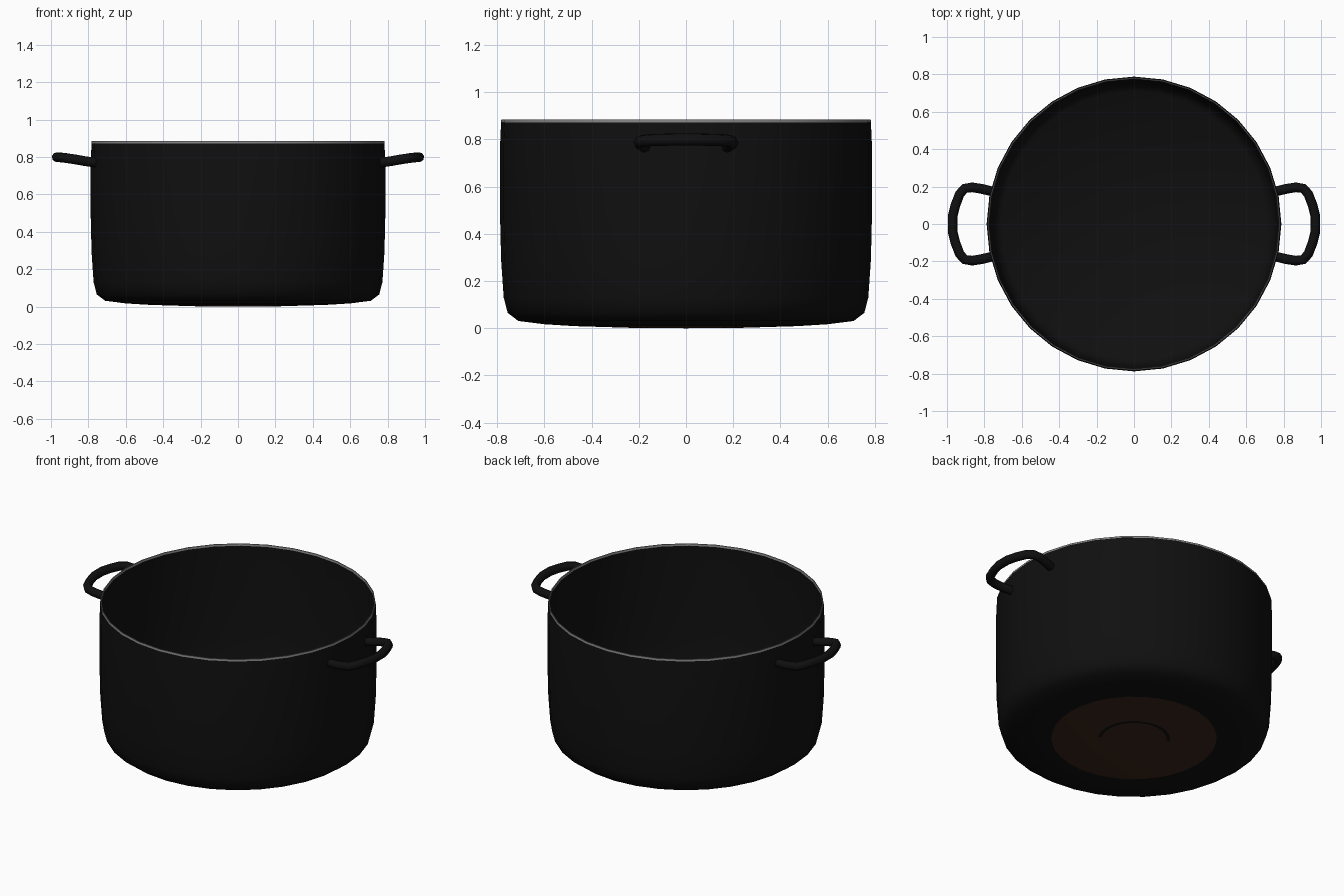
import bpy, bmesh, math
from mathutils import Vector

if "Cube" in bpy.data.objects:
    bpy.data.objects.remove(bpy.data.objects["Cube"])

SEG = 32


def material(name, rgb):
    m = bpy.data.materials.new(name)
    m.diffuse_color = (*rgb, 1)
    m.use_nodes = True
    m.node_tree.nodes["Principled BSDF"].inputs["Base Color"].default_value = m.diffuse_color
    return m


black = material("black enamel", (0.005, 0.005, 0.005))
steel = material("bare steel rim", (0.22, 0.22, 0.22))
brown = material("brown base", (0.042, 0.018, 0.010))


def smooth(obj, angle):
    bpy.ops.object.select_all(action='DESELECT')
    obj.select_set(True)
    bpy.context.view_layer.objects.active = obj
    bpy.ops.object.shade_smooth_by_angle(angle=math.radians(angle))


def lathe(name, profile, mats, rule=None, closed=False):
    """Spin a (radius, height) profile around z."""
    bm = bmesh.new()
    rings = []
    for r, z in profile:
        if r == 0:
            rings.append([bm.verts.new((0, 0, z))] * SEG)
        else:
            rings.append([bm.verts.new((r * math.cos(math.tau * i / SEG),
                                        r * math.sin(math.tau * i / SEG), z))
                          for i in range(SEG)])
    pairs = list(zip(rings, rings[1:]))
    if closed:
        pairs.append((rings[-1], rings[0]))
    for a, b in pairs:
        for i in range(SEG):
            j = (i + 1) % SEG
            bm.faces.new(list(dict.fromkeys((a[i], a[j], b[j], b[i]))))
    if not closed and profile[0][0] == 0 == profile[-1][0]:
        bmesh.ops.recalc_face_normals(bm, faces=bm.faces)
    if rule:
        for f in bm.faces:
            f.material_index = rule(f.calc_center_median())
    me = bpy.data.meshes.new(name)
    bm.to_mesh(me)
    bm.free()
    for m in mats:
        me.materials.append(m)
    obj = bpy.data.objects.new(name, me)
    bpy.context.collection.objects.link(obj)
    smooth(obj, 40)
    return obj


# Pot body: rounded outer wall, thin lip and hollow inside
outer = [(0.60, 0.017), (0.71, 0.031), (0.755, 0.065), (0.772, 0.13),
         (0.783, 0.29), (0.788, 0.50), (0.788, 0.76), (0.783, 0.874)]
inner = [(0.776, 0.874), (0.779, 0.76), (0.779, 0.50), (0.773, 0.29),
         (0.761, 0.135), (0.745, 0.075), (0.71, 0.045), (0, 0.03)]
bottom = [(0, 0.0), (0.185, 0.001), (0.205, 0.001), (0.47, 0.009)]


# Brown patch under the base, with a worn dark arc
def base_colour(c):
    r = math.hypot(c.x, c.y)
    a = math.degrees(math.atan2(c.y, c.x))
    if c.z > 0.0095 or r > 0.47:
        return 0
    return 0 if 0.185 < r < 0.205 and -30 < a < 150 else 1


lathe("pot_body", bottom + outer + inner, [black, brown], base_colour)

# Bare metal rim
lathe("rim", [(0.784, 0.872), (0.782, 0.884), (0.777, 0.884), (0.775, 0.872)],
      [steel], closed=True)


# Loop handles: a round tube along half a path, mirrored in y
half = [(0.762, 0.175, 0.770), (0.815, 0.188, 0.777), (0.865, 0.196, 0.786),
        (0.905, 0.190, 0.792), (0.932, 0.160, 0.796), (0.955, 0.100, 0.798),
        (0.970, 0.040, 0.799)]


def handle(name, side):
    path = half + [(x, -y, z) for x, y, z in reversed(half)]
    cu = bpy.data.curves.new(name, 'CURVE')
    cu.dimensions = '3D'
    cu.bevel_depth = 0.026
    cu.bevel_resolution = 2
    cu.use_fill_caps = True
    sp = cu.splines.new('POLY')
    sp.points.add(len(path) - 1)
    for p, (x, y, z) in zip(sp.points, path):
        p.co = (side * x, side * y, z, 1)
    cu.materials.append(black)
    obj = bpy.data.objects.new(name, cu)
    bpy.context.collection.objects.link(obj)
    bpy.ops.object.select_all(action='DESELECT')
    obj.select_set(True)
    bpy.context.view_layer.objects.active = obj
    bpy.ops.object.convert(target='MESH')
    smooth(bpy.context.view_layer.objects.active, 50)


handle("right_handle", 1)
handle("left_handle", -1)
